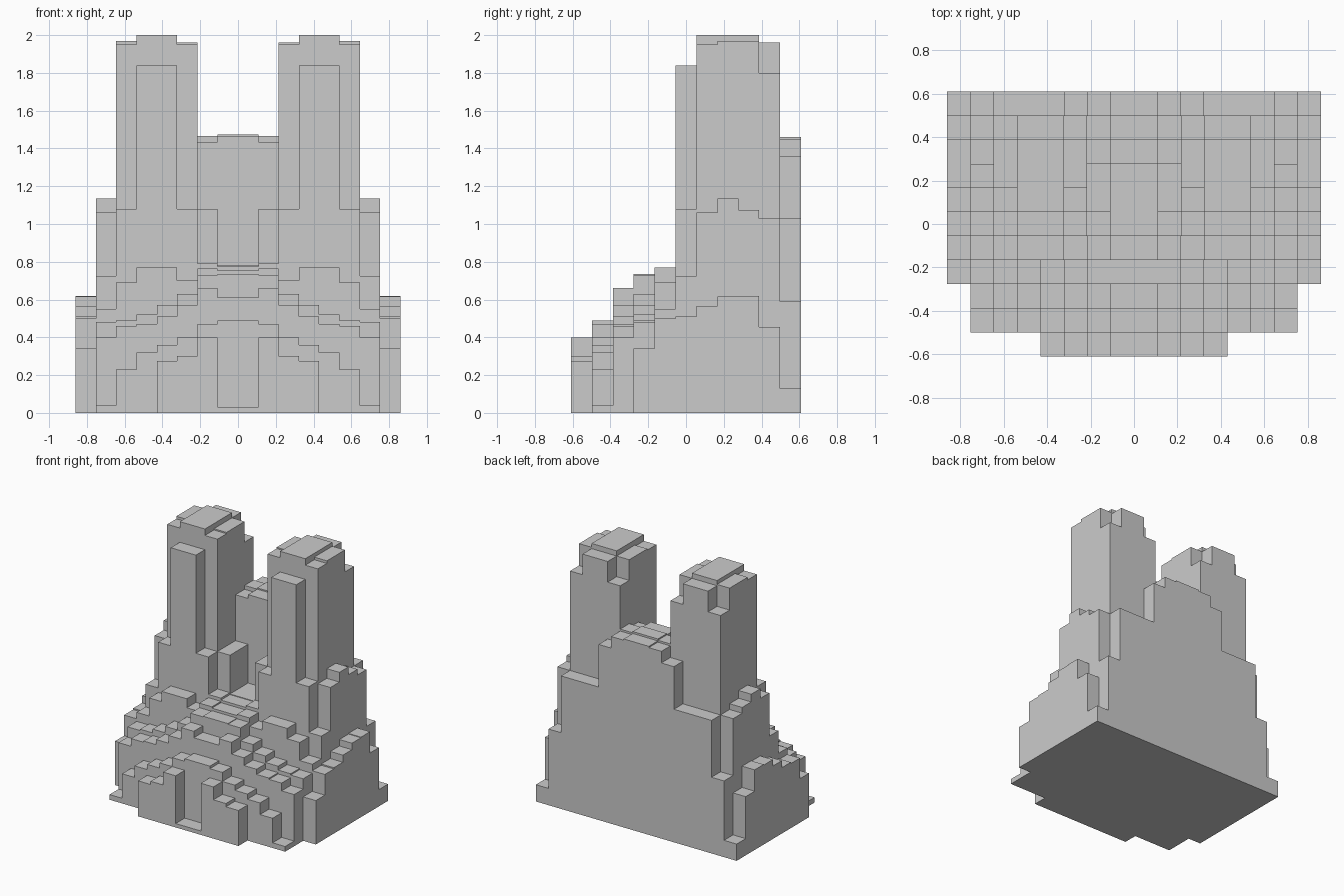
import bpy

if "Cube" in bpy.data.objects:
    bpy.data.objects.remove(bpy.data.objects["Cube"])

PX, PY = 0.1075, 0.1107      # column width and depth
Y0 = -5.5 * PY

# Each row runs from the centre line outwards; both halves mirror each other.
parts = {
    "front_terraces": [
        [.03, .40, .30, .275],
        [.49, .47, .40, .36, .32, .23, .04],
        [.61, .66, .57, .51, .47, .46, .40],
        [.735, .73, .63, .57, .52, .49, .48, .34],
        [.755, .765, .70, .77, .77, .69, .55, .50]],
    "tower_buttresses": [
        [.775, .79, 1.08, 1.84, 1.84, 1.08, .725, .51]],
    "twin_towers": [
        [.78, 1.08, 1.95, 2.0, 2.0, 1.95, 1.06, .565],
        [.78, 1.08, 1.96, 2.0, 2.0, 1.97, 1.135, .615],
        [1.465, 1.435, 1.96, 2.0, 2.0, 1.97, 1.075, .62],
        [1.475, 1.465, 1.80, 1.96, 1.96, 1.80, 1.03, .455]],
    "rear_gable": [
        [1.46, 1.45, 1.36, 1.03, 1.03, 1.03, .59, .13]],
}
rows = [r for block in parts.values() for r in block]


def height(i, j):
    """Column height at x index i (-8..7) and row j."""
    k = i if i >= 0 else -i - 1
    if 0 <= j < len(rows) and k < len(rows[j]):
        return rows[j][k]
    return 0.0


def stepped_block(name, first, last):
    """Stepped columns for a band of rows, with only the exposed faces."""
    verts, faces = [], []

    def quad(*pts):
        n = len(verts)
        verts.extend(pts)
        faces.append((n, n + 1, n + 2, n + 3))

    for j in range(first, last):
        for i in range(-8, 8):
            h = height(i, j)
            if h == 0:
                continue
            xa, xb = i * PX, (i + 1) * PX
            ya, yb = Y0 + j * PY, Y0 + (j + 1) * PY
            ring = [(xa, ya), (xb, ya), (xb, yb), (xa, yb)]
            quad(*[(x, y, h) for x, y in ring])
            quad(*[(x, y, 0) for x, y in reversed(ring)])
            # walls down to each lower neighbour
            for s, (di, dj) in enumerate([(0, -1), (1, 0), (0, 1), (-1, 0)]):
                low = height(i + di, j + dj)
                if low < h:
                    p, q = ring[s], ring[(s + 1) % 4]
                    quad((*p, low), (*q, low), (*q, h), (*p, h))
    mesh = bpy.data.meshes.new(name)
    mesh.from_pydata(verts, [], faces)
    mesh.update()
    bpy.context.collection.objects.link(bpy.data.objects.new(name, mesh))


# Bands from front to back
start = 0
for part, block in parts.items():
    stepped_block(part, start, start + len(block))
    start += len(block)
